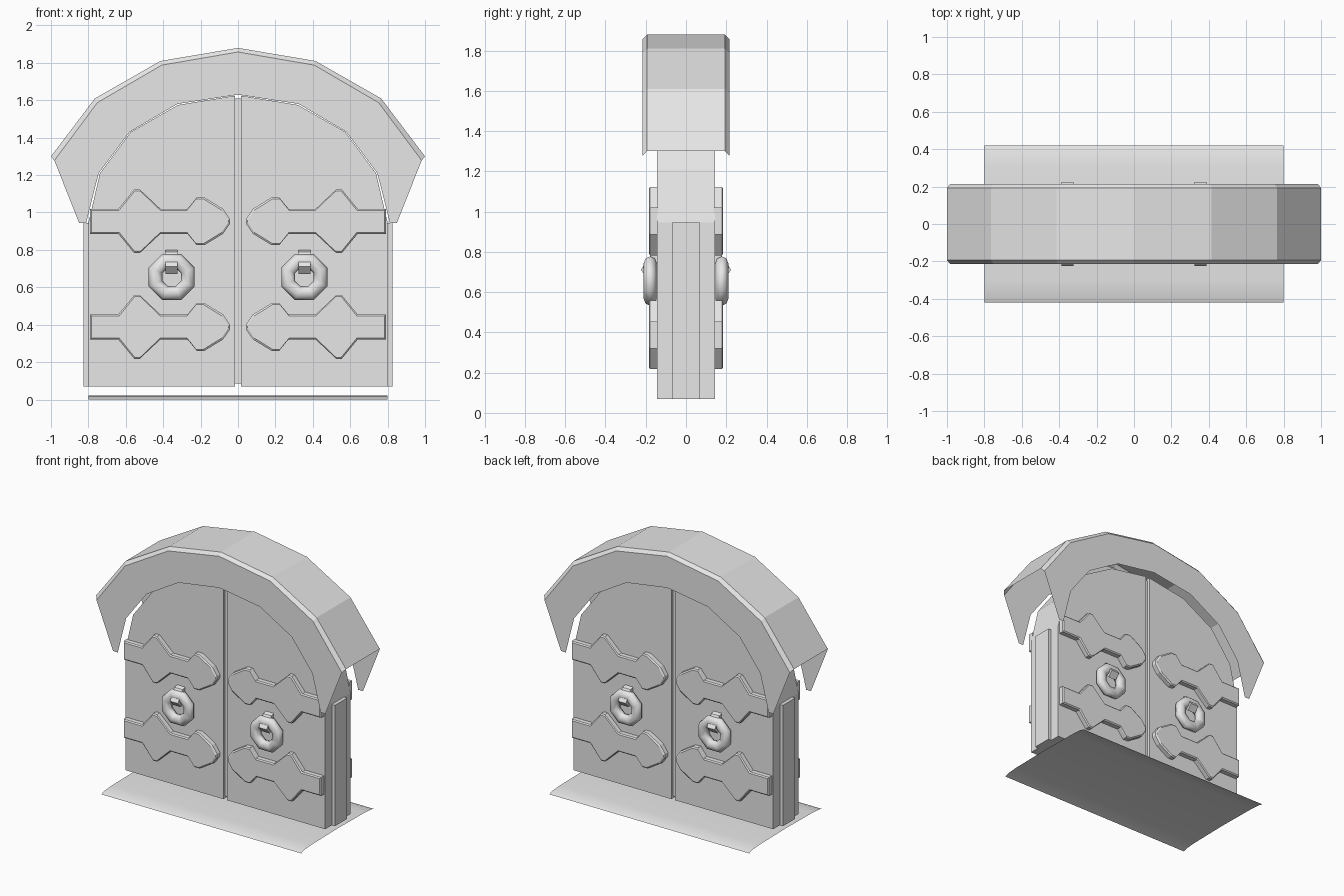
import bpy, bmesh, math

old = bpy.data.objects.get("Cube")
if old:
    bpy.data.objects.remove(old)

grey = bpy.data.materials.new("plain_grey")
grey.use_nodes = True
grey.diffuse_color = (0.8, 0.8, 0.8, 1)
grey.node_tree.nodes["Principled BSDF"].inputs["Base Color"].default_value = (0.8, 0.8, 0.8, 1)


def finish(name, bm, smooth=False, recalc=True):
    if recalc:
        bmesh.ops.recalc_face_normals(bm, faces=bm.faces)
    mesh = bpy.data.meshes.new(name)
    bm.to_mesh(mesh)
    bm.free()
    mesh.materials.append(grey)
    for p in mesh.polygons:
        p.use_smooth = smooth
    obj = bpy.data.objects.new(name, mesh)
    bpy.context.collection.objects.link(obj)
    return obj


def loft(name, rings, caps=True):
    """Skin closed rings of points, capping both ends."""
    bm = bmesh.new()
    loops = [[bm.verts.new(p) for p in r] for r in rings]
    n = len(rings[0])
    for a, b in zip(loops, loops[1:]):
        for i in range(n):
            j = (i + 1) % n
            bm.faces.new((a[i], a[j], b[j], b[i]))
    if caps:
        bm.faces.new(loops[0])
        bm.faces.new(loops[-1])
    return finish(name, bm)


def box(name, x0, x1, y0, y1, z0, z1):
    ring = [(x0, z0), (x1, z0), (x1, z1), (x0, z1)]
    return loft(name, [[(x, y, z) for x, z in ring] for y in (y0, y1)])


def sheet(name, rows, smooth=False):
    """Open surface through rows of points."""
    bm = bmesh.new()
    grid = [[bm.verts.new(p) for p in r] for r in rows]
    for a, b in zip(grid, grid[1:]):
        for i in range(len(a) - 1):
            bm.faces.new((a[i], a[i + 1], b[i + 1], b[i]))
    return finish(name, bm, smooth)


# Roof: open arched shell with chamfered rims and hanging front and back plates
half_outer = [(1.0, 1.3), (0.765, 1.61), (0.415, 1.81)]
half_inner = [(0.745, 1.21), (0.58, 1.43), (0.325, 1.58)]
outer = [(-x, z) for x, z in half_outer] + [(0, 1.88)] + [(x, z) for x, z in half_outer[::-1]]
inner = [(-x, z) for x, z in half_inner] + [(0, 1.63)] + [(x, z) for x, z in half_inner[::-1]]
Y, C = 0.215, 0.022


def full(pts, y):
    return [(x, y, z) for x, z in pts]


def plate_rim(y):
    return full([(x * 0.982, z - C) for x, z in outer], y)


arch_roof = sheet("arch_roof", [full(inner, -Y), plate_rim(-Y), full(outer, -Y + C),
                                full(outer, Y - C), plate_rim(Y), full(inner, Y)])
for side, sx in (("right", -1), ("left", 1)):
    for face, sy in (("front", -1), ("back", 1)):
        bm = bmesh.new()
        tip = [(0.982, 1.278), (0.85, 0.945), (0.812, 0.945), (0.745, 1.21)]
        bm.faces.new([bm.verts.new((sx * x, sy * Y, z)) for x, z in tip])
        bm.normal_update()
        if bm.faces[:][0].normal.y * sy < 0:
            bmesh.ops.reverse_faces(bm, faces=bm.faces[:])
        finish(f"roof_tip_{face}_{side}", bm, recalc=False)

# Hinge strap outline, upper edge only; the lower edge mirrors it
strap_top = [(0.79, 0.067), (0.64, 0.067), (0.555, 0.17), (0.525, 0.17), (0.415, 0.067),
             (0.27, 0.067), (0.22, 0.128), (0.18, 0.128), (0.08, 0.067), (0.043, 0.013)]
strap = strap_top + [(x, -z) for x, z in strap_top[::-1]]
leaf = [(0.015, 0.07), (0.80, 0.07), (0.80, 0.945), (0.738, 1.21), (0.574, 1.43),
        (0.32, 1.575), (0.015, 1.625)]
# Knocker bracket profile (distance from centre plane, height)
bracket = [(0.14, 0.80), (0.172, 0.79), (0.225, 0.71), (0.19, 0.67), (0.14, 0.72)]

for side, sx in (("right", -1), ("left", 1)):
    # Door leaf and the strip along its hinge side
    loft(f"door_leaf_{side}", [[(sx * x, y, z) for x, z in leaf] for y in (-0.145, 0.145)])
    box(f"hinge_strip_{side}", sx * 0.79, sx * 0.825, -0.07, 0.07, 0.07, 0.945)
    for face, sy in (("front", -1), ("back", 1)):
        # Straps with a slightly chamfered rim
        for level, zc in (("upper", 0.953), ("lower", 0.388)):
            rings = []
            for d, k in ((0.14, 0), (0.178, 0), (0.185, 0.008)):
                rings.append([(sx * (x + (0.42 - x) * k * 2.5), sy * d,
                               zc + z - math.copysign(min(k, abs(z)), z)) for x, z in strap])
            loft(f"strap_{level}_{face}_{side}", rings)
        # Bracket
        loft(f"knocker_bracket_{face}_{side}",
             [[(sx * 0.355 + w, sy * d, z) for d, z in bracket] for w in (-0.032, 0.032)])
        # Ring: eight segments around, standing against the door
        bm = bmesh.new()
        N, M = 8, 8
        v = [[None] * M for _ in range(N)]
        for i in range(N):
            a = math.tau * (i + 0.5) / N
            for j in range(M):
                b = math.tau * j / M
                r = 0.093 + 0.04 * math.cos(b)
                v[i][j] = bm.verts.new((sx * 0.355 + r * math.cos(a),
                                        sy * (0.178 + 0.033 * math.sin(b)),
                                        0.655 + r * math.sin(a)))
        for i in range(N):
            for j in range(M):
                i2, j2 = (i + 1) % N, (j + 1) % M
                bm.faces.new((v[i][j], v[i2][j], v[i2][j2], v[i][j2]))
        finish(f"knocker_ring_{face}_{side}", bm, smooth=True)

# Recessed seam between the leaves
box("centre_seam", -0.016, 0.016, -0.125, 0.125, 0.085, 1.61)

# Thin ground sheet with gently drooping long edges
droop = [(-0.42, 0.0), (-0.385, 0.012), (-0.3, 0.018), (0, 0.022),
         (0.3, 0.018), (0.385, 0.012), (0.42, 0.0)]
mat = sheet("ground_sheet", [[(x, y, z) for x in (-0.8, 0.8)] for y, z in droop], smooth=True)
for obj in (arch_roof, mat):
    # Make sure open surfaces face upwards
    top = max(obj.data.polygons, key=lambda p: p.center.z)
    if top.normal.z < 0:
        obj.data.flip_normals()
